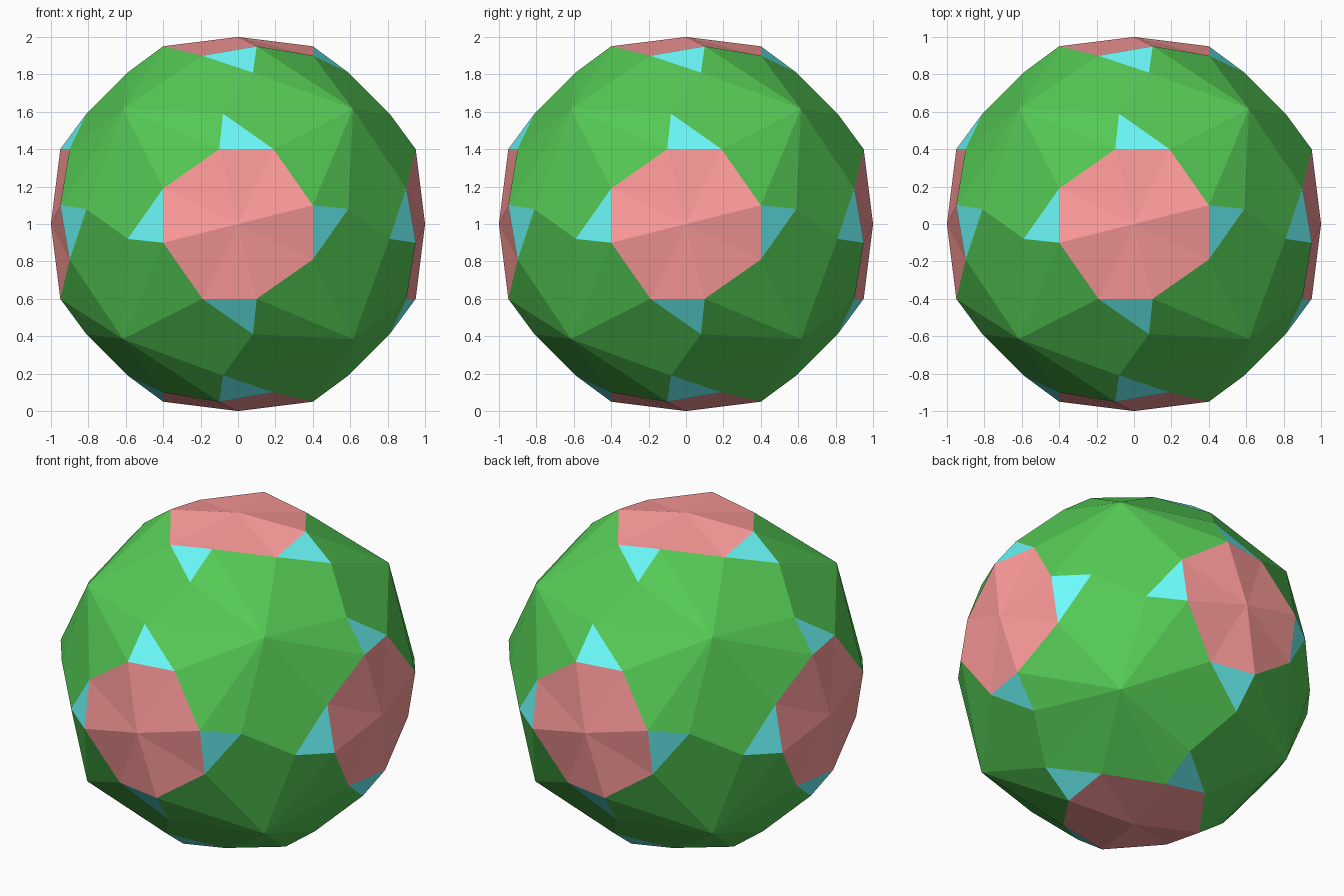
import bpy, bmesh
from itertools import permutations, product
from mathutils import Vector, Matrix

if "Cube" in bpy.data.objects:
    bpy.data.objects.remove(bpy.data.objects["Cube"])


def material(name, rgb):
    m = bpy.data.materials.new(name)
    m.diffuse_color = (*rgb, 1)
    m.use_nodes = True
    m.node_tree.nodes["Principled BSDF"].inputs["Base Color"].default_value = m.diffuse_color
    return m


# The 24 rotations of a cube (the ball is twisted, so no mirror images)
rotations = []
for p in permutations(range(3)):
    for s in product((1, -1), repeat=3):
        m = Matrix([[s[r] if c == p[r] else 0 for c in range(3)] for r in range(3)])
        if m.determinant() > 0:
            rotations.append(m)

# Key points near the top cap
cap = Vector((0, 0, 1))
p1 = Vector((-0.10, 0.40, 0.95))
q = Vector((0.19, 0.40, 0.90))
p2 = Vector((0.40, 0.10, 0.95))
tip = Vector((-0.08, 0.59, 0.81))
tip2 = Vector((0.08, 0.81, 0.59))
corner = Vector((0.615, 0.615, 0.615))
corner_left = Vector((-0.615, 0.615, 0.615))

# One wedge of the ball: material index and triangle
wedge = [
    (0, (cap, p1, q)), (0, (cap, q, p2)),                # octagonal cap
    (1, (p1, q, tip)),                                   # small triangle
    (2, (corner, q, p2)), (2, (corner, tip, q)),         # corner panels
    (2, (corner, tip, tip2)), (2, (corner_left, p1, tip)),
]

bm = bmesh.new()
for rot in rotations:
    for index, tri in wedge:
        face = bm.faces.new([bm.verts.new(rot @ v) for v in tri])
        face.material_index = index
bmesh.ops.remove_doubles(bm, verts=bm.verts[:], dist=0.001)
bmesh.ops.recalc_face_normals(bm, faces=bm.faces[:])
bmesh.ops.translate(bm, verts=bm.verts[:], vec=(0, 0, 1))

mesh = bpy.data.meshes.new("faceted_ball")
bm.to_mesh(mesh)
bm.free()
mesh.materials.append(material("pink", (1.0, 0.33, 0.33)))
mesh.materials.append(material("cyan", (0.15, 0.97, 0.97)))
mesh.materials.append(material("green", (0.09, 0.59, 0.09)))
bpy.context.collection.objects.link(bpy.data.objects.new("faceted_ball", mesh))
